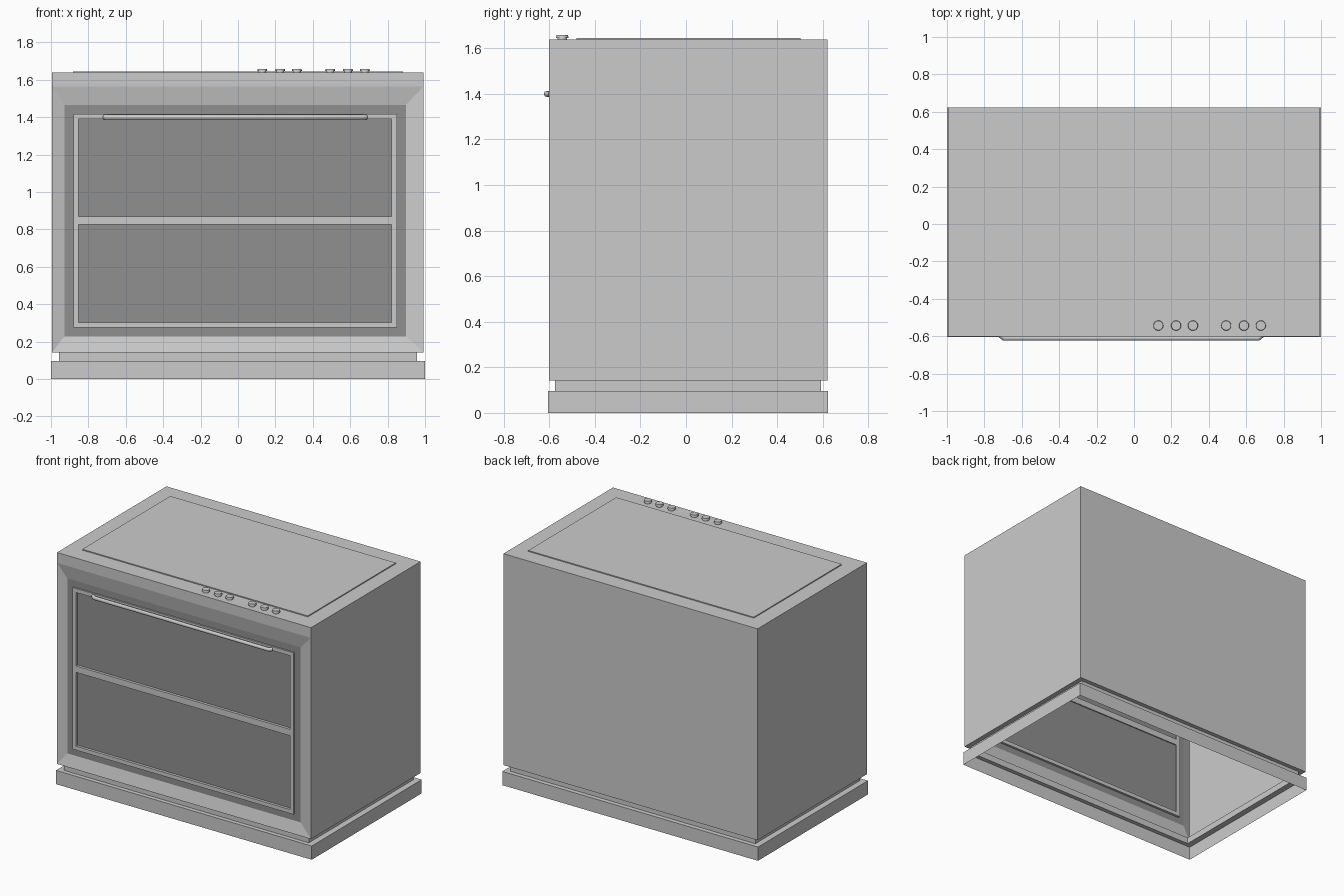
import bpy, bmesh
from mathutils import Matrix

if "Cube" in bpy.data.objects:
    bpy.data.objects.remove(bpy.data.objects["Cube"])


def grey(name, v):
    m = bpy.data.materials.new(name)
    m.diffuse_color = (v, v, v, 1)
    m.use_nodes = True
    m.node_tree.nodes["Principled BSDF"].inputs["Base Color"].default_value = m.diffuse_color
    return m


MID = grey("mid_grey", 0.54)
DARK = grey("dark_grey", 0.28)


def finish(bm, name, mat=None):
    bmesh.ops.recalc_face_normals(bm, faces=bm.faces[:])
    me = bpy.data.meshes.new(name)
    bm.to_mesh(me)
    bm.free()
    ob = bpy.data.objects.new(name, me)
    bpy.context.collection.objects.link(ob)
    if mat:
        me.materials.append(mat)
    return ob


def front_rect(x0, x1, z0, z1, y):
    return [(x0, y, z0), (x1, y, z0), (x1, y, z1), (x0, y, z1)]


def flat_rect(x0, x1, y0, y1, z):
    return [(x0, y0, z), (x1, y0, z), (x1, y1, z), (x0, y1, z)]


def loft(name, rects, mat=None, cap0=False, cap1=False, skip=()):
    """Skin a series of rectangles; skip lists (ring, side) faces left open."""
    bm = bmesh.new()
    loops = [[bm.verts.new(p) for p in r] for r in rects]
    for i, (a, b) in enumerate(zip(loops, loops[1:])):
        for j in range(4):
            if (i, j) not in skip:
                k = (j + 1) % 4
                bm.faces.new((a[j], a[k], b[k], b[j]))
    if cap0:
        bm.faces.new(loops[0][::-1])
    if cap1:
        bm.faces.new(loops[-1])
    return finish(bm, name, mat)


def box(name, x0, x1, y0, y1, z0, z1, mat=None):
    return loft(name, [flat_rect(x0, x1, y0, y1, z0), flat_rect(x0, x1, y0, y1, z1)],
                mat, True, True)


# Cabinet shell: closed back, open underneath, sloped surround in front
F, B = -0.602, 0.622
X0, X1 = -0.995, 0.993
loft("cabinet_shell", [
    front_rect(X0, X1, 0.143, 1.638, B),
    front_rect(X0, X1, 0.143, 1.638, F),
    front_rect(X0 + .002, X1 - .002, 0.145, 1.565, F),
    front_rect(-0.928, 0.898, 0.228, 1.465, F + .02)], cap0=True, skip={(0, 0)})

# Recessed neck and plinth band, both open rings
neck = (-0.957, 0.957, -0.575, 0.592)
base = (-1, 1, -0.605, 0.624)
loft("neck", [flat_rect(X0, X1, F, B, 0.143), flat_rect(*neck, 0.143),
              flat_rect(*neck, 0.097)])
loft("plinth", [flat_rect(*neck, 0.097), flat_rect(*base, 0.097), flat_rect(*base, 0)], MID)

# Dark door surround and glass
Y = F + .02
DX0, DX1, DZ0, DZ1 = -0.88, 0.85, 0.275, 1.418
loft("door_surround", [front_rect(-0.928, 0.898, 0.228, 1.465, Y),
                       front_rect(DX0, DX1, DZ0, DZ1, Y)], DARK)
loft("door_glass", [front_rect(DX0, DX1, DZ0, DZ1, Y),
                    front_rect(DX0 + .001, DX1 - .001, DZ0 + .001, DZ1 - .001, Y + .008)],
     DARK, cap1=True)

# Door frame with a rectangular section, and the middle rail
W = 0.028
outer = (DX0, DX1, DZ0, DZ1)
inner = (DX0 + W, DX1 - W, DZ0 + W, DZ1 - W)
YF, YB = F + .009, F + .036
loft("door_frame", [front_rect(*outer, YB), front_rect(*outer, YF), front_rect(*inner, YF),
                    front_rect(*inner, YB), front_rect(*outer, YB)], MID)
box("middle_rail", inner[0], inner[1], YF, YB, 0.825, 0.87, MID)

# Handle: tube with ends turned back into the door
cu = bpy.data.curves.new("handle", 'CURVE')
cu.dimensions = '3D'
cu.bevel_depth = 0.0135
cu.bevel_resolution = 2
cu.use_fill_caps = True
sp = cu.splines.new('POLY')
pts = [(-0.715, -0.594), (-0.695, -0.611), (0.665, -0.611), (0.685, -0.594)]
sp.points.add(len(pts) - 1)
for p, (x, y) in zip(sp.points, pts):
    p.co = (x, y, 1.40, 1)
handle = bpy.data.objects.new("handle", cu)
bpy.context.collection.objects.link(handle)
cu.materials.append(MID)

# Hob plate
box("hob_plate", -0.882, 0.882, -0.48, 0.503, 1.637, 1.645, MID)

# Control knobs: narrow stem under a wider cap
for i, x in enumerate((0.13, 0.225, 0.315, 0.493, 0.588, 0.678)):
    bm = bmesh.new()
    for r0, r1, z0, z1 in ((.021, .021, 1.637, 1.648), (.027, .025, 1.646, 1.659)):
        bmesh.ops.create_cone(bm, cap_ends=True, segments=20, radius1=r0, radius2=r1,
                              depth=z1 - z0,
                              matrix=Matrix.Translation((x, -0.543, (z0 + z1) / 2)))
    ob = finish(bm, f"knob_{i + 1}", MID)
    bpy.context.view_layer.objects.active = ob
    bpy.ops.object.select_all(action='DESELECT')
    ob.select_set(True)
    bpy.ops.object.shade_smooth_by_angle()
